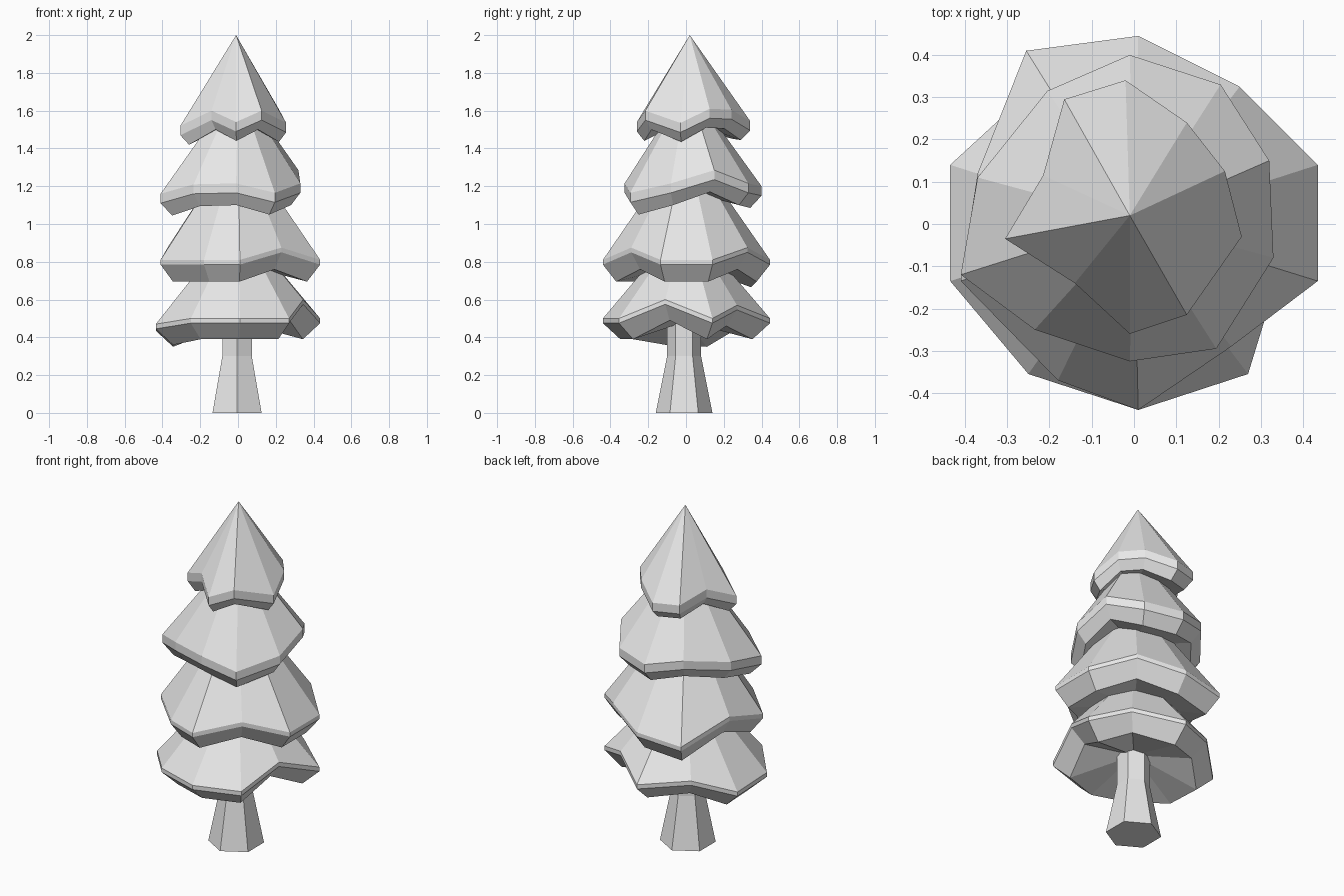
import bpy
import bmesh
from math import cos, sin, pi
from mathutils import Vector

default_cube = bpy.data.objects.get("Cube")
if default_cube:
    bpy.data.objects.remove(default_cube, do_unlink=True)


def make_material(name, colour):
    material = bpy.data.materials.new(name)
    material.use_nodes = True
    material.diffuse_color = colour
    shader = next(n for n in material.node_tree.nodes if n.type == "BSDF_PRINCIPLED")
    shader.inputs["Base Color"].default_value = colour
    return material


grey = make_material("plain grey", (0.8, 0.8, 0.8, 1))


def finish(name, bm):
    bmesh.ops.recalc_face_normals(bm, faces=bm.faces)
    mesh = bpy.data.meshes.new(name)
    bm.to_mesh(mesh)
    bm.free()
    mesh.materials.append(grey)
    part = bpy.data.objects.new(name, mesh)
    bpy.context.collection.objects.link(part)
    return part


def add_ring(bm, points):
    return [bm.verts.new(p) for p in points]


def bridge(bm, lower, upper):
    count = len(lower)
    for i in range(count):
        j = (i + 1) % count
        bm.faces.new((lower[i], lower[j], upper[j], upper[i]))


def fan(bm, ring, tip):
    centre = bm.verts.new(tip)
    for i, vert in enumerate(ring):
        bm.faces.new((vert, ring[(i + 1) % len(ring)], centre))


def make_tier(name, rim, tip, band, drop, inset):
    """Jagged cone with a short upright band and an undercut lower edge."""
    bm = bmesh.new()
    rim = [Vector(p) for p in rim]
    under = [Vector((p.x * inset, p.y * inset, p.z - drop)) for p in rim]
    top = add_ring(bm, rim)
    middle = add_ring(bm, [p - Vector((0, 0, band)) for p in rim])
    bottom = add_ring(bm, under)
    bridge(bm, middle, top)
    bridge(bm, bottom, middle)
    fan(bm, top, tip)
    # hollow underside
    mean_height = sum(p.z for p in under) / len(under)
    fan(bm, bottom, (0, 0, mean_height + 0.08))
    return finish(name, bm)


# trunk: flared hexagonal foot and a straight upper part
bm = bmesh.new()
rings = []
for radius, height in ((0.15, 0), (0.09, 0.3), (0.09, 0.6)):
    rings.append(add_ring(bm, [
        (radius * sin(i * pi / 3) - 0.005, radius * cos(i * pi / 3) - 0.01, height)
        for i in range(6)]))
bridge(bm, rings[0], rings[1])
bridge(bm, rings[1], rings[2])
bm.faces.new(rings[0])
bm.faces.new(rings[-1])
finish("trunk", bm)

# foliage tiers, rim points running clockwise from the back
make_tier("bottom_foliage", [
    (0.01, 0.445, 0.5), (0.24, 0.27, 0.57), (0.435, 0.14, 0.5),
    (0.345, -0.11, 0.6), (0.27, -0.355, 0.5), (0.01, -0.44, 0.5),
    (-0.25, -0.355, 0.5), (-0.435, -0.135, 0.47), (-0.435, 0.14, 0.46),
    (-0.25, 0.31, 0.54)], (0, 0, 1.02), 0.025, 0.11, 0.79)

make_tier("lower_middle_foliage", [
    (0.01, 0.445, 0.81), (0.25, 0.325, 0.875), (0.435, 0.14, 0.81),
    (0.435, -0.135, 0.81), (0.23, -0.29, 0.875), (0.01, -0.44, 0.81),
    (-0.18, -0.37, 0.81), (-0.41, -0.135, 0.81), (-0.37, 0.12, 0.88),
    (-0.255, 0.41, 0.78)], (0, 0, 1.45), 0.025, 0.115, 0.84)

make_tier("upper_middle_foliage", [
    (-0.01, 0.4, 1.2), (0.205, 0.33, 1.215), (0.32, 0.15, 1.285),
    (0.33, -0.08, 1.215), (0.195, -0.295, 1.165), (-0.01, -0.325, 1.215),
    (-0.235, -0.25, 1.21), (-0.41, -0.12, 1.16), (-0.37, 0.11, 1.2),
    (-0.205, 0.315, 1.24)], (0, 0.01, 1.74), 0.05, 0.115, 0.85)

make_tier("top_foliage", [
    (-0.02, 0.34, 1.545), (0.125, 0.24, 1.605), (0.215, 0.125, 1.61),
    (0.255, -0.03, 1.535), (0.125, -0.215, 1.6), (-0.01, -0.26, 1.54),
    (-0.14, -0.14, 1.6), (-0.305, -0.035, 1.52), (-0.215, 0.115, 1.59),
    (-0.165, 0.295, 1.55)], (-0.01, 0.02, 2), 0.05, 0.1, 0.85)
